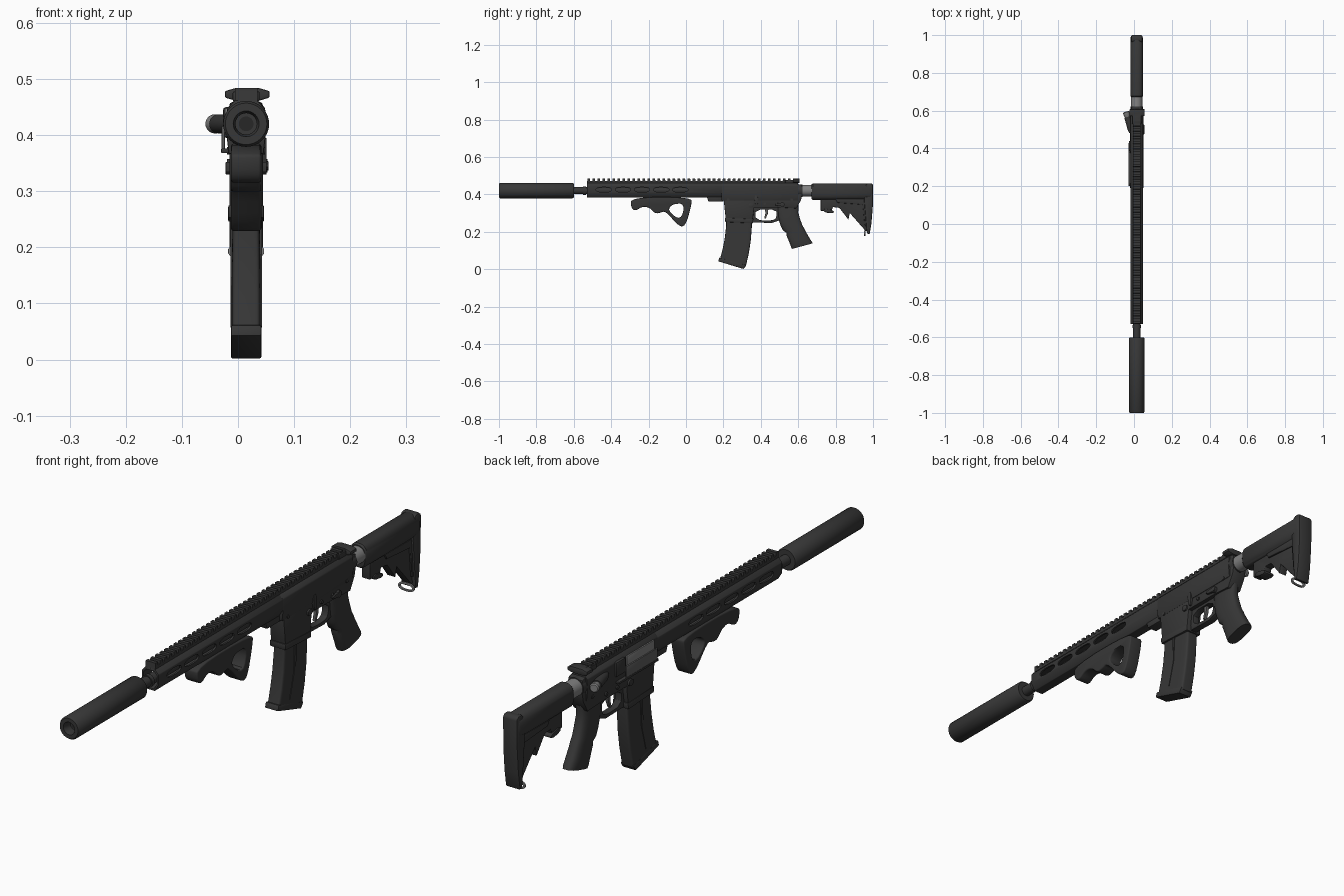
import bpy, bmesh, math
from mathutils import Matrix, Vector

if "Cube" in bpy.data.objects:
    bpy.data.objects.remove(bpy.data.objects["Cube"])

C = 0.0145          # x of the long axis
AX = 0.42           # z of the barrel axis


def material(name, v):
    m = bpy.data.materials.new(name)
    m.diffuse_color = (v, v, v, 1)
    m.use_nodes = True
    m.node_tree.nodes["Principled BSDF"].inputs["Base Color"].default_value = m.diffuse_color
    return m


DARK = material("charcoal", 0.038)
BLACK = material("black", 0.02)
MID = material("mid_grey", 0.11)
LIGHT = material("light_grey", 0.22)


def add(name, me, mat, bevel=0, seg=2):
    me.materials.clear()
    me.materials.append(mat)
    ob = bpy.data.objects.new(name, me)
    bpy.context.collection.objects.link(ob)
    if bevel:
        b = ob.modifiers.new("bevel", 'BEVEL')
        b.width, b.segments, b.limit_method = bevel, seg, 'ANGLE'
        b.angle_limit = math.radians(40)
    return ob


def rounded(pts, n=2):
    """Cut the corners of a closed outline n times."""
    for _ in range(n):
        out = []
        for i, p in enumerate(pts):
            q = pts[(i + 1) % len(pts)]
            out += [(p[0] * .75 + q[0] * .25, p[1] * .75 + q[1] * .25),
                    (p[0] * .25 + q[0] * .75, p[1] * .25 + q[1] * .75)]
        pts = out
    return pts


def rect(a, b, c, d):
    return [(a, c), (b, c), (b, d), (a, d)]


def prism(name, loops, lo, hi, mat=DARK, axis='X', bevel=.003, seg=2):
    """Filled outline with holes: (y,z) pushed along x, or (x,z) along y."""
    cu = bpy.data.curves.new(name, 'CURVE')
    cu.dimensions, cu.fill_mode, cu.extrude = '2D', 'BOTH', (hi - lo) / 2
    for lp in loops:
        s = cu.splines.new('POLY')
        s.points.add(len(lp) - 1)
        for p, c in zip(s.points, lp):
            p.co = (c[0], c[1], 0, 1)
        s.use_cyclic_u = True
    tmp = bpy.data.objects.new("tmp", cu)
    bpy.context.collection.objects.link(tmp)
    dg = bpy.context.evaluated_depsgraph_get()
    me = bpy.data.meshes.new_from_object(tmp.evaluated_get(dg))
    bpy.data.objects.remove(tmp)
    m = (lo + hi) / 2
    if axis == 'X':
        M = Matrix(((0, 0, 1, m), (1, 0, 0, 0), (0, 1, 0, 0), (0, 0, 0, 1)))
    else:
        M = Matrix(((1, 0, 0, 0), (0, 0, -1, m), (0, 1, 0, 0), (0, 0, 0, 1)))
    me.transform(M)
    bm = bmesh.new()
    bm.from_mesh(me)
    bmesh.ops.remove_doubles(bm, verts=bm.verts, dist=1e-5)
    bmesh.ops.dissolve_limit(bm, angle_limit=.01, verts=bm.verts, edges=bm.edges)
    bmesh.ops.recalc_face_normals(bm, faces=bm.faces)
    bm.to_mesh(me)
    bm.free()
    return add(name, me, mat, bevel, seg)


def skin(name, rings, mat, closed=False):
    bm = bmesh.new()
    R = [[bm.verts.new(p) for p in r] for r in rings]
    n = len(R[0])
    pairs = list(zip(R, R[1:])) + ([(R[-1], R[0])] if closed else [])
    for a, b in pairs:
        for i in range(n):
            bm.faces.new((a[i], a[(i + 1) % n], b[(i + 1) % n], b[i]))
    if not closed:
        bm.faces.new(R[0])
        bm.faces.new(R[-1])
    bmesh.ops.recalc_face_normals(bm, faces=bm.faces)
    me = bpy.data.meshes.new(name)
    bm.to_mesh(me)
    bm.free()
    return add(name, me, mat)


def loft(name, secs, mat=DARK, e=2.5, n=32):
    """Superellipse sections given as (front y, z, back y, z, half width)."""
    rings = []
    for y1, z1, y2, z2, h in secs:
        ring = []
        for i in range(n):
            t = math.tau * (i + .5) / n
            u, v = (math.copysign(abs(f) ** (2 / e), f) for f in (math.cos(t), math.sin(t)))
            ring.append((C + h * v, (y1 + y2) / 2 + u * (y2 - y1) / 2, (z1 + z2) / 2 + u * (z2 - z1) / 2))
        rings.append(ring)
    return skin(name, rings, mat)


def lathe(name, prof, p0=(C, 0, AX), d=(0, 1, 0), mat=DARK, n=32, closed=False):
    """Rings of (distance along d, radius)."""
    q = Vector(d).to_track_quat('Z', 'Y')
    rings = [[Vector(p0) + q @ Vector((r * math.cos(math.tau * i / n), r * math.sin(math.tau * i / n), t))
              for i in range(n)] for t, r in prof]
    return skin(name, rings, mat, closed)


# Muzzle: suppressor with open bore, barrel
lathe("suppressor", [(-.965, .012), (-.965, .019), (-.985, .019), (-1, .023), (-1, .037), (-.994, .041),
                     (-.606, .041), (-.6, .037), (-.6, .012)], closed=True)
lathe("suppressor_bore", [(-.967, .013), (-.96, .013)], mat=BLACK)
lathe("barrel", [(-.61, .019), (.2, .019)])
lathe("barrel_collar", [(-.55, .023), (-.535, .023)])

# Handguard: hollow octagon with side slots
octo = [(.02, .462), (.034, .446), (.034, .408), (.019, .383)]
octo = octo + [(-x, z) for x, z in reversed(octo)]
guard = prism("handguard", [[(C + x * k, AX + (z - AX) * k) for x, z in octo] for k in (1, .8)],
              -.53, .195, axis='Y', bevel=.002)
slots = [rounded(rect(-.48 + i * .102, -.398 + i * .102, .412, .438), 2) for i in range(5)]
cutter = prism("slot_cutter", slots, -.1, .12, bevel=0)
cutter.hide_render = True
bo = guard.modifiers.new("slots", 'BOOLEAN')
bo.operation, bo.object, bo.solver = 'DIFFERENCE', cutter, 'EXACT'
prism("handguard_clamp", [[(.11, .39), (.12, .362), (.2, .362), (.2, .39)]], C - .02, C + .02)

# Toothed top rail
pitch, n = .0268, 42
teeth = []
for i in range(n):
    y = -.528 + i * pitch
    teeth += [(y, .472), (y + .001, .484), (y + .0145, .484), (y + .0155, .472)]
prism("top_rail", [[(-.53, .455)] + teeth + [(.6, .472), (.6, .455)]], C - .02, C + .02, bevel=0)

# Receivers
upper = [(.021, .462), (.034, .448), (.035, .40), (.031, .366)]
upper = [(C + x, z) for x, z in upper] + [(C - x, z) for x, z in reversed(upper)]
prism("upper_receiver", [upper], .19, .6, axis='Y')
prism("lower_receiver", [[(.2, .385), (.205, .36), (.35, .36), (.36, .33), (.5, .33), (.59, .325), (.615, .37),
                          (.622, .40), (.62, .45), (.6, .455), (.59, .385)]], C - .029, C + .029)
prism("magazine_well", [[(.2, .385), (.214, .252), (.354, .247), (.364, .32), (.364, .385)]], C - .03, C + .03)
prism("magazine_well_lip", [[(.208, .275), (.21, .252), (.358, .245), (.36, .268)]], C - .032, C + .032)
lathe("receiver_end_ring", [(.595, .034), (.622, .034)])
prism("charging_handle", [rounded([(C - .038, .461), (C + .042, .461), (C + .042, .484), (C - .038, .484)], 1)],
      .572, .608, axis='Y')
prism("charging_bar", [rect(.53, .59, .46, .478)], C - .024, C + .024)

# Controls on both sides
for s, side in ((1, "left"), (-1, "right")):
    for i, (y, z) in enumerate([(.225, .372), (.565, .372), (.42, .35), (.485, .35)]):
        lathe(f"pin_{side}_{i}", [(0, .007), (.034, .007)], (C, y, z), (s, 0, 0), n=16)
lathe("selector_hub", [(0, .012), (.038, .012)], (C, .515, .345), (1, 0, 0), n=20)
prism("selector_lever", [rounded([(.475, .352), (.475, .34), (.525, .336), (.525, .354)], 1)], .045, .0545, bevel=.001)
prism("bolt_catch", [rounded([(.365, .395), (.37, .34), (.385, .34), (.385, .395)], 1)], .04, .051, bevel=.001)
prism("magazine_release", [rounded(rect(.335, .36, .33, .352), 1)], -.022, .051, bevel=.001)

# Ejection port on the right side, open cover, assist plunger
prism("ejection_port_bolt", [rect(.215, .375, .40, .448)], -.0235, -.012, LIGHT, bevel=.001)
prism("port_cover", [rect(.205, .385, .372, .416)], -.029, -.0235, MID, bevel=.001)
prism("port_cover_hinge", [rect(.2, .43, .368, .376)], -.03, -.015, bevel=.001)
prism("shell_deflector", [[(.385, .45), (.385, .395), (.44, .395), (.44, .45)]], -.027, 0, bevel=.006)
ad = Vector((-.28, 1, 0)).normalized()
lathe("assist_housing", [(0, .014), (.02, .017), (.085, .017)], (-.012, .485, AX), ad, n=24)
lathe("assist_button", [(.085, .013), (.1, .017), (.11, .017), (.114, .013)], (-.012, .485, AX), ad, LIGHT, n=24)

# Trigger group
prism("trigger_guard", [[(.35, .335), (.352, .25), (.46, .247), (.505, .262), (.505, .335)],
                        rounded([(.372, .32), (.372, .263), (.458, .259), (.484, .272), (.484, .32)], 1)],
      C - .013, C + .013, bevel=.001)
prism("trigger", [[(.42, .335), (.425, .30), (.418, .272), (.426, .27), (.437, .295), (.442, .335)]],
      C - .006, C + .006, MID, bevel=.002)

# Pistol grip
loft("pistol_grip", [(.485, .335, .603, .345, .022), (.493, .27, .6, .305, .025), (.505, .235, .609, .272, .026),
                     (.518, .207, .622, .235, .026), (.536, .195, .63, .222, .026), (.538, .178, .638, .205, .026),
                     (.552, .145, .657, .172, .027), (.562, .118, .673, .146, .027),
                     (.566, .108, .677, .138, .025)], e=2.8)

# Curved magazine
loft("magazine", [(.215, .32, .35, .32, .0245), (.215, .235, .352, .225, .0245), (.208, .17, .346, .15, .0255),
                  (.197, .112, .336, .085, .026), (.182, .055, .32, .015, .026)], e=9, n=40)
prism("magazine_base", [[(.178, .062), (.172, .042), (.308, .001), (.322, .022)]], C - .027, C + .027)
for s in (-1, 1):
    prism("magazine_rib", [[(.27, .25), (.265, .15), (.24, .06), (.25, .057), (.275, .15), (.28, .25)]],
          C + s * .026 - .002, C + s * .026 + .002, bevel=0)

# Angled foregrip with triangular opening
prism("foregrip", [rounded([(-.295, .385), (-.295, .33), (-.27, .31), (-.235, .335), (-.195, .33), (-.165, .297),
                            (-.135, .302), (-.11, .312), (-.04, .23), (-.003, .228), (.03, .345), (.03, .385)], 2),
                   rounded([(-.1, .315), (-.07, .35), (-.005, .35), (-.028, .258)], 2)],
      C - .027, C + .027, bevel=.006, seg=3)

# Buffer tube and shoulder stock
lathe("buffer_tube", [(.61, .031), (.7, .031)], mat=LIGHT)
loft("stock_body", [(.672, .374, .672, .454, .03), (.678, .37, .678, .459, .034), (.985, .37, .985, .459, .034),
                    (.992, .374, .992, .455, .03)], e=2.7)
prism("stock_strut", [[(.72, .39), (.72, .312), (.748, .312), (.755, .30), (.775, .30), (.785, .332), (.82, .328),
                       (.868, .265), (.876, .30), (.96, .205), (.98, .205), (.985, .39)]], C - .017, C + .017)
prism("stock_rib", [[(.8, .375), (.97, .375), (.97, .23), (.955, .235), (.945, .345), (.81, .355)]],
      C - .023, C + .023)
prism("butt_plate", [[(.962, .45), (.952, .37), (.965, .21), (.968, .19), (.982, .186), (.992, .25), (.999, .34),
                      (1.0, .452), (.99, .459), (.97, .459)]], C - .03, C + .03, bevel=.006)
prism("adjust_lever", [rounded([(.735, .325), (.735, .305), (.79, .297), (.79, .315)], 1)], C - .022, C + .022)
prism("sling_loop", [rounded(rect(C - .032, C + .032, .178, .208), 2),
                     rounded(rect(C - .025, C + .025, .184, .202), 2)], .952, .959, LIGHT, 'Y', .001)

# Bake modifiers and smooth by angle
bpy.context.view_layer.update()
dg = bpy.context.evaluated_depsgraph_get()
baked = [(o, bpy.data.meshes.new_from_object(o.evaluated_get(dg))) for o in bpy.data.objects if o != cutter]
for o, me in baked:
    o.modifiers.clear()
    o.data = me
    me.shade_smooth()
    me.set_sharp_from_angle(angle=math.radians(35))
bpy.data.objects.remove(cutter)
